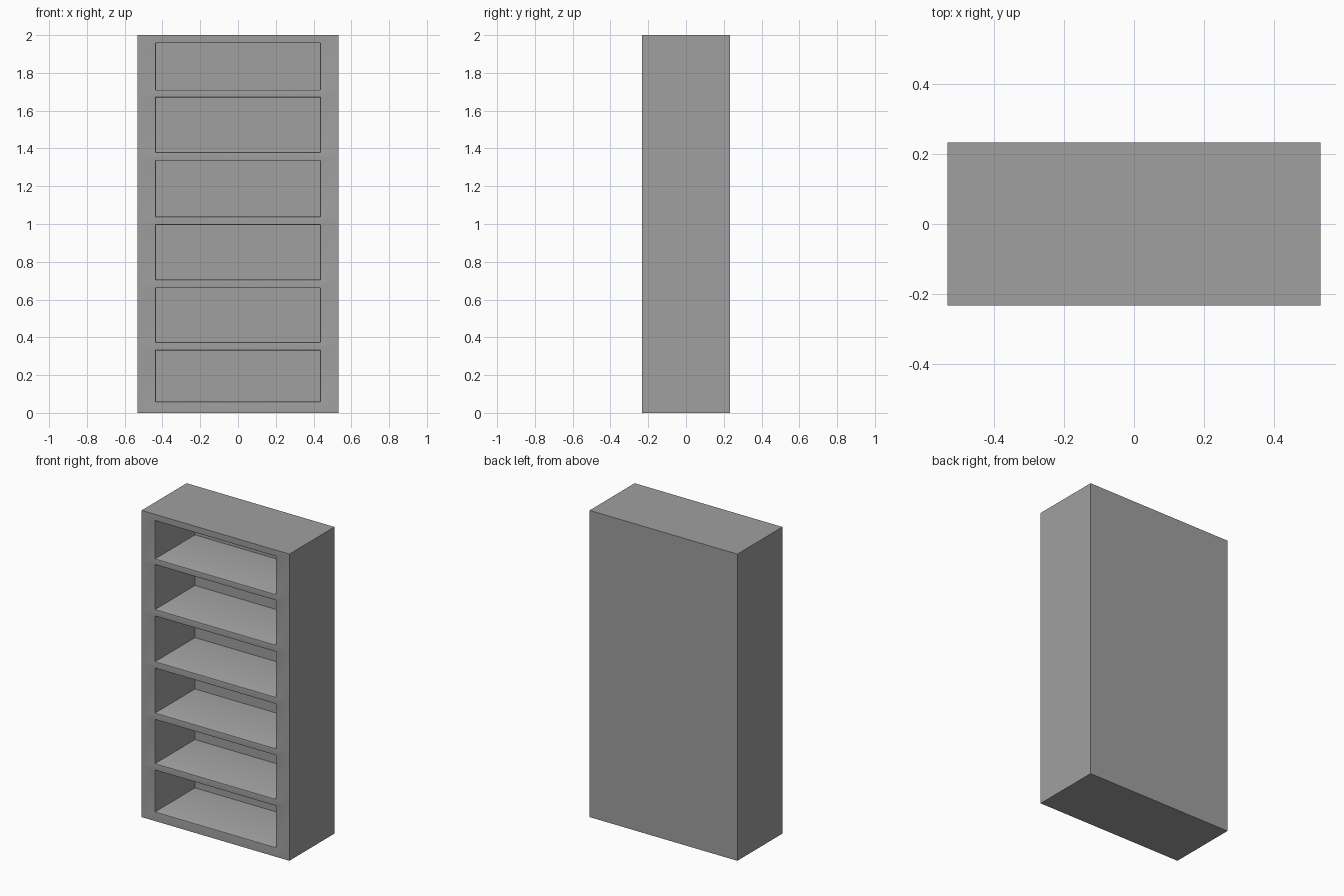
import bpy, bmesh
from mathutils import Vector

if "Cube" in bpy.data.objects:
    bpy.data.objects.remove(bpy.data.objects["Cube"], do_unlink=True)

HALF_WIDTH, HALF_DEPTH, HEIGHT = 0.533, 0.232, 2.0
HALF_OPENING, RECESS, ROUNDING = 0.435, 0.41, 0.006
# Bottom and top of each compartment
BAYS = [(0.06, 0.33), (0.375, 0.66), (0.705, 0.995),
        (1.04, 1.335), (1.38, 1.67), (1.71, 1.957)]

grey = bpy.data.materials.new("grey")
grey.use_nodes = True
colour = (0.35, 0.35, 0.35, 1)
grey.diffuse_color = colour
grey.node_tree.nodes["Principled BSDF"].inputs["Base Color"].default_value = colour

# Front face, divided into uprights, rails and compartments
xs = [-HALF_WIDTH, -HALF_OPENING, HALF_OPENING, HALF_WIDTH]
zs = [0] + [z for bay in BAYS for z in bay] + [HEIGHT]
bm = bmesh.new()
grid = [[bm.verts.new((x, -HALF_DEPTH, z)) for x in xs] for z in zs]
openings = []
for row in range(len(zs) - 1):
    for col in range(len(xs) - 1):
        face = bm.faces.new((grid[row][col], grid[row][col + 1],
                             grid[row + 1][col + 1], grid[row + 1][col]))
        if col == 1 and row % 2 == 1:
            openings.append(face)

# Solid carcass: outer rim swept to the back and closed
rim = [e for e in bm.edges if e.is_boundary]
swept = bmesh.ops.extrude_edge_only(bm, edges=rim)["geom"]
back_verts = [g for g in swept if isinstance(g, bmesh.types.BMVert)]
bmesh.ops.translate(bm, verts=back_verts, vec=Vector((0, 2 * HALF_DEPTH, 0)))
back_edges = [e for e in bm.edges if e.is_boundary]
bmesh.ops.contextual_create(bm, geom=back_edges)

# Compartments pushed in, leaving the shelves between them
rims = [tuple(v.co.copy() for v in f.verts) for f in openings]
pushed = bmesh.ops.extrude_discrete_faces(bm, faces=openings)["faces"]
for face in pushed:
    bmesh.ops.translate(bm, verts=face.verts, vec=Vector((0, RECESS, 0)))
bmesh.ops.recalc_face_normals(bm, faces=bm.faces)

# Softened front edges around every compartment
soft = []
for e in bm.edges:
    a, b = e.verts
    if len(e.link_faces) == 2 and abs(a.co.y + HALF_DEPTH) + abs(b.co.y + HALF_DEPTH) < 0.001:
        if e.calc_face_angle(0) > 1 and max(abs(a.co.x), abs(b.co.x)) < HALF_OPENING + 0.01 \
                and 0.01 < min(a.co.z, b.co.z) and max(a.co.z, b.co.z) < HEIGHT - 0.01:
            soft.append(e)
bmesh.ops.bevel(bm, geom=soft, offset=ROUNDING, segments=2, profile=0.5, affect='EDGES')

mesh = bpy.data.meshes.new("bookcase")
bm.to_mesh(mesh)
bm.free()
mesh.materials.append(grey)
bookcase = bpy.data.objects.new("bookcase", mesh)
bpy.context.collection.objects.link(bookcase)
bpy.context.view_layer.objects.active = bookcase
bookcase.select_set(True)
bpy.ops.object.shade_smooth_by_angle()
